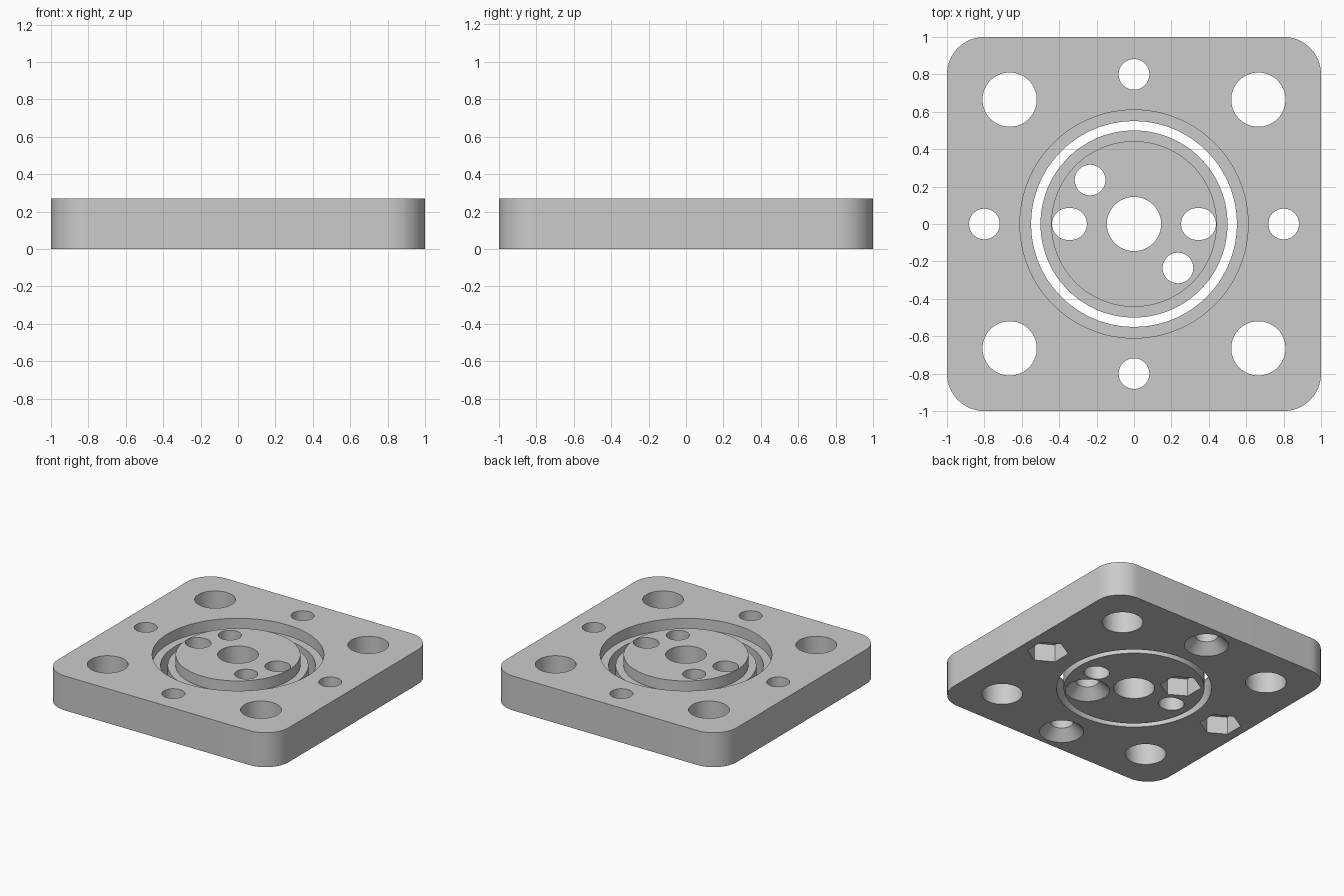
import bpy
import bmesh
from math import cos, sin, pi, copysign

if "Cube" in bpy.data.objects:
    bpy.data.objects.remove(bpy.data.objects["Cube"])

HEIGHT = 0.27
LEDGE = 0.185       # height of the step in the bearing groove
BORE = 0.082        # small screw holes
LOW, HIGH = -0.1, HEIGHT + 0.1

grey = bpy.data.materials.new("plain grey")
grey.use_nodes = True
colour = (0.6, 0.6, 0.6, 1)
grey.diffuse_color = colour
grey.node_tree.nodes["Principled BSDF"].inputs["Base Color"].default_value = colour


def loft(bm, rings):
    """Skin a stack of equal-sized point rings and cap both ends."""
    loops = [[bm.verts.new(p) for p in ring] for ring in rings]
    n = len(loops[0])
    for a, b in zip(loops, loops[1:]):
        for i in range(n):
            j = (i + 1) % n
            bm.faces.new((a[i], a[j], b[j], b[i]))
    bm.faces.new(loops[0][::-1])
    bm.faces.new(loops[-1])


def lathe(bm, profile, x=0, y=0, sides=64, turn=0, stretch=0):
    """Turn a (radius, height) profile about a vertical axis; stretch makes a slot."""
    rings = []
    for r, z in profile:
        ring = []
        for i in range(sides):
            t = turn + 2 * pi * (i + 0.5) / sides
            ring.append((x + r * cos(t) + copysign(stretch, cos(t)), y + r * sin(t), z))
        rings.append(ring)
    loft(bm, rings)


def make_object(name, bm):
    bmesh.ops.recalc_face_normals(bm, faces=bm.faces)
    mesh = bpy.data.meshes.new(name)
    bm.to_mesh(mesh)
    bm.free()
    mesh.materials.append(grey)
    obj = bpy.data.objects.new(name, mesh)
    bpy.context.collection.objects.link(obj)
    return obj


def cut(obj, *cutters):
    """Subtract each cutter, then shade the curved walls smooth."""
    bpy.ops.object.select_all(action="DESELECT")
    bpy.context.view_layer.objects.active = obj
    obj.select_set(True)
    for bm in cutters:
        tool = make_object("cutter", bm)
        tool.hide_render = True
        mod = obj.modifiers.new("cut", "BOOLEAN")
        mod.operation = "DIFFERENCE"
        mod.solver = "EXACT"
        mod.object = tool
        bpy.ops.object.modifier_apply(modifier=mod.name)
        bpy.data.objects.remove(tool)
    bpy.ops.object.shade_smooth_by_angle(angle=pi / 6)


def straight(r):
    return [(r, LOW), (r, HIGH)]


COUNTERSINK = [(0.157, LOW), (0.157, 0), (BORE, 0.075), (BORE, HIGH)]
NUT_POCKET = [(0.147, LOW), (0.147, 0.138)]

# Outer plate: rounded square outline
outline = []
corner, steps = 0.2, 16
for q, (sx, sy) in enumerate([(1, 1), (-1, 1), (-1, -1), (1, -1)]):
    for i in range(steps + 1):
        t = (q + i / steps) * pi / 2
        outline.append((sx * (1 - corner) + corner * cos(t),
                        sy * (1 - corner) + corner * sin(t)))
bm = bmesh.new()
loft(bm, [[(x, y, z) for x, y in outline] for z in (0, HEIGHT)])
plate = make_object("outer_plate", bm)

# Plate openings: stepped centre, corner holes, countersinks and nut pockets
bores, pockets = bmesh.new(), bmesh.new()
lathe(bores, [(0.55, LOW), (0.55, LEDGE), (0.61, LEDGE), (0.61, HIGH)], sides=128)
for s in (-1, 1):
    for t in (-1, 1):
        lathe(bores, straight(0.145), s * 0.665, t * 0.665)
    lathe(bores, COUNTERSINK, 0, s * 0.8)
    lathe(bores, straight(BORE), s * 0.8, 0)
    lathe(pockets, NUT_POCKET, s * 0.8, 0, sides=6)
cut(plate, bores, pockets)

# Inner disc: stepped hub
bm = bmesh.new()
lathe(bm, [(0.5, 0), (0.5, LEDGE), (0.443, LEDGE), (0.443, HEIGHT)], sides=128)
disc = make_object("inner_disc", bm)

# Disc openings: centre hole, two short slots, one countersink, one nut pocket
bores, pockets = bmesh.new(), bmesh.new()
lathe(bores, straight(0.145))
for s in (-1, 1):
    lathe(bores, straight(0.085), s * 0.345, 0, stretch=0.008)
lathe(bores, COUNTERSINK, 0.235, -0.235)
lathe(bores, straight(BORE), -0.235, 0.235)
lathe(pockets, NUT_POCKET, -0.235, 0.235, sides=6)
cut(disc, bores, pockets)
